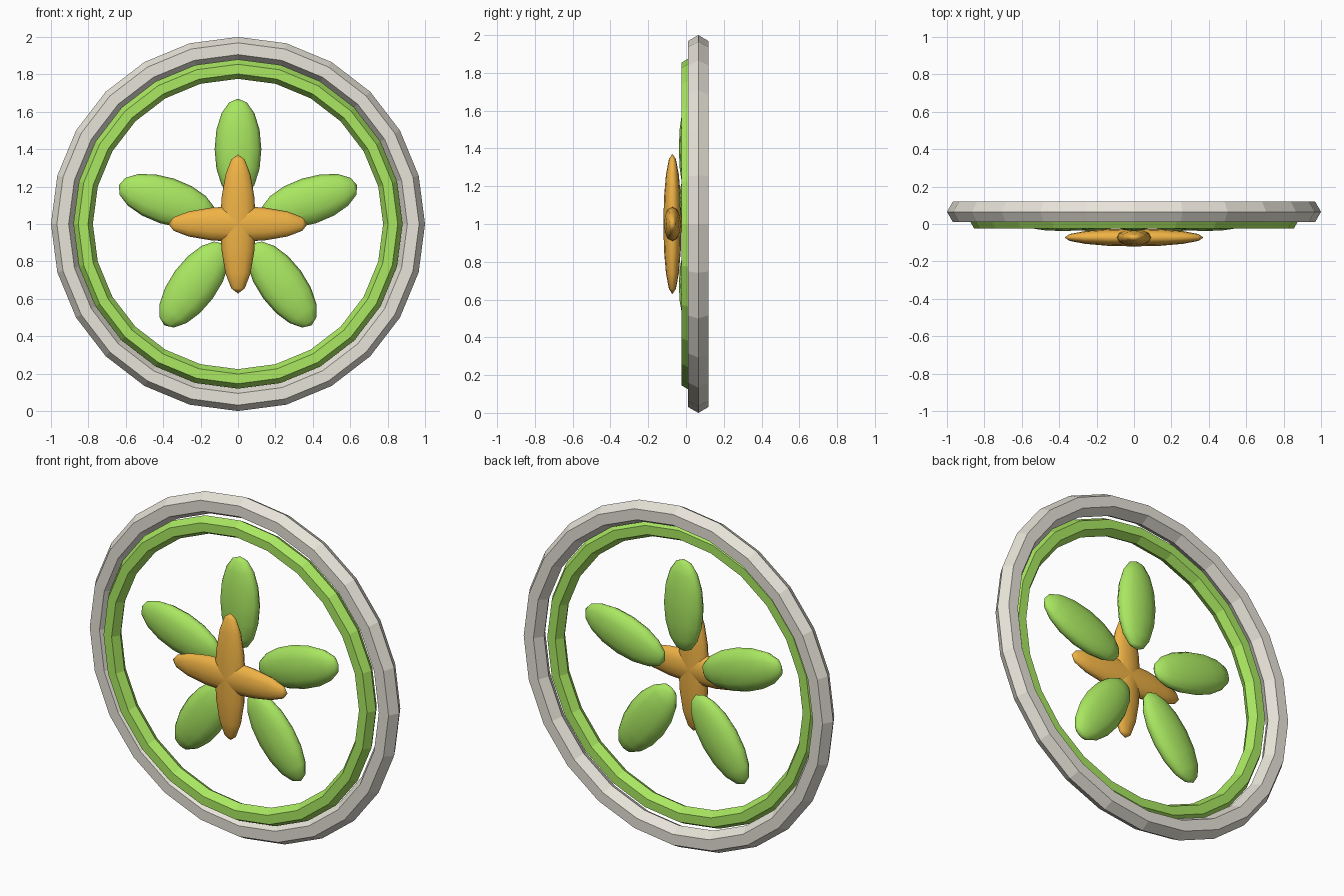
import bpy
from math import radians, pi
from mathutils import Matrix

if "Cube" in bpy.data.objects:
    bpy.data.objects.remove(bpy.data.objects["Cube"])


def material(name, rgb):
    m = bpy.data.materials.new(name)
    m.diffuse_color = (*rgb, 1)
    m.use_nodes = True
    m.node_tree.nodes["Principled BSDF"].inputs["Base Color"].default_value = m.diffuse_color
    return m


green = material("leaf_green", (0.40, 0.80, 0.12))
orange = material("amber", (0.87, 0.45, 0.06))
pale = material("pale_stone", (0.80, 0.77, 0.69))


def ring(name, major, minor, y, mat):
    # Upright hoop with a hexagonal section
    bpy.ops.mesh.primitive_torus_add(major_segments=24, minor_segments=6,
                                     major_radius=major, minor_radius=minor)
    ob = bpy.context.object
    ob.name = name
    ob.data.transform(Matrix.Translation((0, y, 1)) @ Matrix.Rotation(pi / 2, 4, 'X'))
    ob.data.materials.append(mat)


def petal(name, size, dist, y, angle, mat):
    # Long ellipsoid with its poles along the spoke, turned about the hub
    bpy.ops.mesh.primitive_uv_sphere_add(segments=12, ring_count=8, radius=1)
    ob = bpy.context.object
    ob.name = name
    ob.data.transform(Matrix.Translation((0, y, 1))
                      @ Matrix.Rotation(radians(angle), 4, 'Y')
                      @ Matrix.Translation((0, 0, dist))
                      @ Matrix.Diagonal((*size, 1)))
    ob.data.materials.append(mat)
    bpy.ops.object.shade_smooth()


# Outer frame and inner hoop
ring("outer_ring", 0.937, 0.063, 0.065, pale)
ring("inner_ring", 0.828, 0.052, 0.02, green)

# Five leaves around the hub
for i in range(5):
    petal(f"leaf_{i + 1}", (0.125, 0.058, 0.27), 0.40, 0.02, 72 * i, green)

# Crossed centre pieces in front
for i in range(2):
    petal(f"centre_bar_{i + 1}", (0.095, 0.048, 0.372), 0, -0.072, 90 * i, orange)
